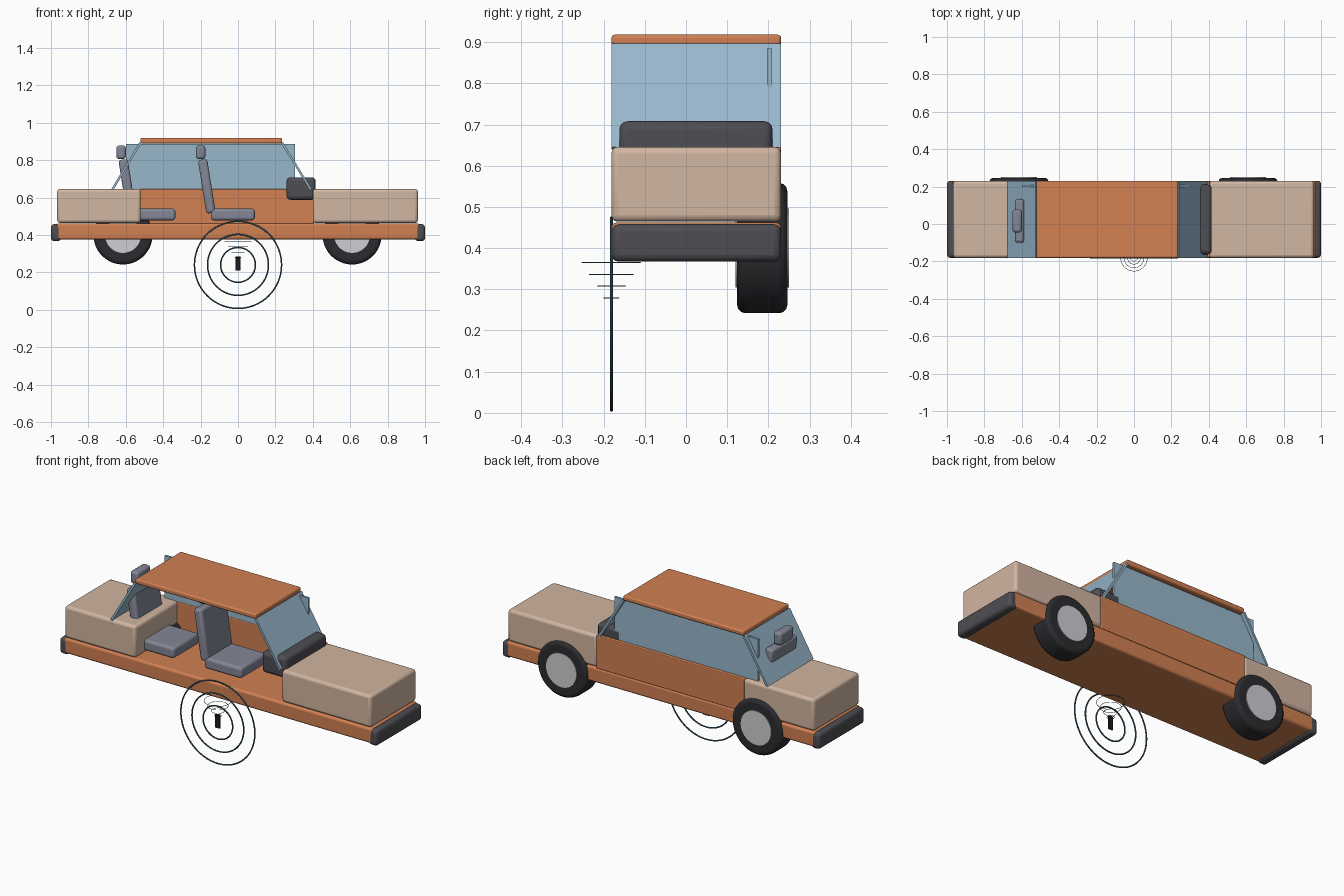
import bpy, math
from mathutils import Vector

if "Cube" in bpy.data.objects:
    bpy.data.objects.remove(bpy.data.objects["Cube"])


def material(name, srgb):
    m = bpy.data.materials.new(name)
    m.diffuse_color = [(c / 255) ** 2.2 for c in srgb] + [1]
    m.use_nodes = True
    m.node_tree.nodes["Principled BSDF"].inputs["Base Color"].default_value = m.diffuse_color
    return m


ORANGE = material("orange paint", (208, 127, 83))
TAN = material("tan paint", (208, 180, 160))
GLASS = material("blue glass", (150, 182, 202))
DARK = material("dark grey trim", (78, 78, 84))
SEAT = material("seat grey", (130, 134, 149))
TYRE = material("black rubber", (48, 48, 52))
HUB = material("hub grey", (205, 205, 210))
TEAL = material("dark teal", (62, 98, 116))
GREEN = material("grey green", (92, 125, 112))
BLACK = material("near black", (30, 32, 36))


def finish(name, mat, bevel=0, segments=3):
    ob = bpy.context.object
    ob.name = name
    ob.data.materials.append(mat)
    if bevel:
        mod = ob.modifiers.new("bevel", 'BEVEL')
        mod.width, mod.segments = bevel, segments
    bpy.ops.object.shade_smooth_by_angle(angle=math.radians(35))
    return ob


def box(name, mat, x, y, z, bevel=0, tilt=0):
    """Box from (min, max) ranges, optionally tilted about y."""
    lo, hi = Vector((x[0], y[0], z[0])), Vector((x[1], y[1], z[1]))
    bpy.ops.mesh.primitive_cube_add(size=1, location=(lo + hi) / 2)
    ob = bpy.context.object
    ob.scale = hi - lo
    bpy.ops.object.transform_apply(location=False, rotation=False, scale=True)
    ob.rotation_euler.y = tilt
    return finish(name, mat, bevel)


def slanted_pane(name, bottom, top, y):
    """Thin sheet of glass between two points in the side plane."""
    dx, dz = top[0] - bottom[0], top[1] - bottom[1]
    cx, cz = (top[0] + bottom[0]) / 2, (top[1] + bottom[1]) / 2
    half = math.hypot(dx, dz) / 2
    box(name, GLASS, (cx - 0.006, cx + 0.006), y, (cz - half, cz + half),
        tilt=math.atan2(dx, dz))


def wheel_part(name, mat, x, radius, y, bevel=0):
    bpy.ops.mesh.primitive_cylinder_add(
        vertices=48, radius=radius, depth=y[1] - y[0],
        location=(x, (y[0] + y[1]) / 2, 0.4), rotation=(math.pi / 2, 0, 0))
    finish(name, mat, bevel)


def ring(name, mat, radius, tube, z, upright):
    bpy.ops.mesh.primitive_torus_add(
        major_segments=64, minor_segments=8, major_radius=radius, minor_radius=tube,
        location=(0, -0.181, z), rotation=(math.pi / 2 if upright else 0, 0, 0))
    finish(name, mat)


WIDTH = (-0.181, 0.231)

# Body shell
box("chassis", ORANGE, (-0.97, 0.97), WIDTH, (0.376, 0.462), 0.012)
box("trunk", TAN, (-0.967, -0.52), WIDTH, (0.464, 0.646), 0.016)
box("hood", TAN, (0.40, 0.962), WIDTH, (0.464, 0.646), 0.016)
box("side_panel", ORANGE, (-0.525, 0.405), (0.195, 0.231), (0.46, 0.646), 0.004)
box("roof", ORANGE, (-0.522, 0.236), WIDTH, (0.89, 0.918), 0.008)
for label, x in (("rear", (-1.0, -0.945)), ("front", (0.945, 1.0))):
    box(label + "_bumper", DARK, x, WIDTH, (0.367, 0.458), 0.018)

# Glass
box("side_window", GLASS, (-0.60, 0.305), (0.197, 0.209), (0.64, 0.885))
slanted_pane("windshield", (0.39, 0.642), (0.235, 0.893), WIDTH)
slanted_pane("rear_window", (-0.672, 0.642), (-0.522, 0.893), WIDTH)

# Cabin
box("dashboard", DARK, (0.26, 0.415), (-0.162, 0.21), (0.588, 0.708), 0.02)
for label, dx in (("front", 0), ("rear", -0.425)):
    box(label + "_seat_cushion", SEAT, (-0.145 + dx, 0.09 + dx), (-0.10, 0.133),
        (0.478, 0.541), 0.015)
    box(label + "_seat_back", SEAT, (-0.192 + dx, -0.142 + dx), (-0.10, 0.133),
        (0.515, 0.805), 0.015, tilt=math.radians(-9))
    box(label + "_headrest", SEAT, (-0.225 + dx, -0.175 + dx), (-0.045, 0.077),
        (0.806, 0.878), 0.014)

# Wheels on the far side
for label, x in (("rear", -0.615), ("front", 0.61)):
    wheel_part(label + "_tyre", TYRE, x, 0.158, (0.124, 0.246), 0.02)
    wheel_part(label + "_hub", HUB, x, 0.096, (0.12, 0.25))

# Hanging ring ornament on the open side
for i, r in enumerate((0.233, 0.163, 0.093)):
    ring(f"upright_ring_{i + 1}", TEAL, r, 0.004, 0.24, True)
for i, r in enumerate((0.018, 0.034, 0.053, 0.071)):
    ring(f"flat_ring_{i + 1}", GREEN, r, 0.0012, 0.279 + i * 0.0285, False)
box("ring_core", BLACK, (-0.014, 0.014), (-0.185, -0.177), (0.21, 0.285))
